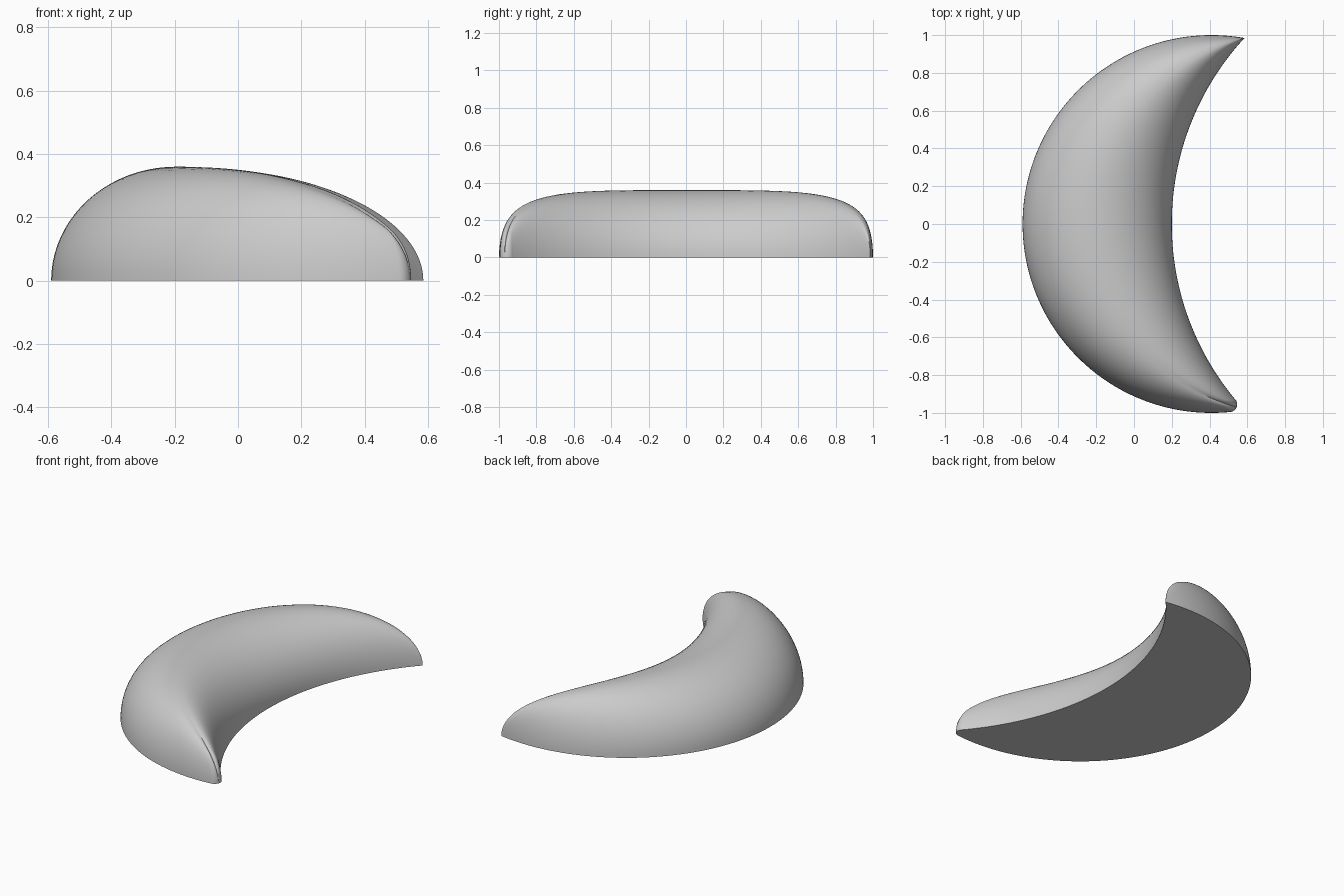
import bpy, bmesh
from math import sin, cos, pi, radians, atan2, sqrt

if "Cube" in bpy.data.objects:
    bpy.data.objects.remove(bpy.data.objects["Cube"])

HALF, ARC = 90, 20          # stations per half, points per quarter section
HEIGHT = 0.36
RIDGE_X = -0.195


def polar(cx, r, deg):
    """Point on a left-bulging arc centred on y = 0 (y taken positive)."""
    a = radians(deg)
    return cx - r * cos(a), r * sin(a)


def rounded_edge(cx, r, end_deg, start_polar, v):
    """Edge arc followed by half of the small rounded nose."""
    cut = 0.93
    if v < cut:
        return polar(cx, r, end_deg * v / cut)
    k = (v - cut) / (1 - cut)
    a = radians(start_polar + (22 - start_polar) * k)
    return 0.5065 + 0.04 * cos(a), 0.955 + 0.04 * sin(a)


def station(u):
    """Outer edge, ridge, inner edge and height at position u along the crescent."""
    v = abs(u)
    if u > 0:                                   # pointed tip
        outer = polar(0.41, 1.0, 100 * v)
        inner = polar(1.652, 1.452, 42.7 * v)
        tip = (0.585, 0.985)
    else:                                       # rounded tip
        outer = rounded_edge(0.41, 1.0, 95.8, 84.2, v)
        inner = rounded_edge(1.652, 1.452, 39.8, -39.8, v)
        a = radians(22)
        tip = (0.5065 + 0.04 * cos(a), 0.955 + 0.04 * sin(a))
    # ridge arc through the crest and the tip
    dx = tip[0] - RIDGE_X
    r = (dx * dx + tip[1] ** 2) / (2 * dx)
    end = atan2(tip[1], r - dx) * 180 / pi
    ridge = polar(RIDGE_X + r, r, end * v)
    z = HEIGHT * sqrt(max(0, 1 - ((ridge[0] - RIDGE_X) / dx) ** 2))
    return outer, ridge, inner, z


# crescent body: half-oval sections lofted from tip to tip
bm = bmesh.new()
rows = []
for i in range(-HALF, HALF + 1):
    u = sin(i / HALF * pi / 2)
    s = 1 if u > 0 else -1
    outer, ridge, inner, z = station(u)
    row = []
    for j in range(2 * ARC + 1):
        a = pi * j / (2 * ARC)
        edge = outer if j < ARC else inner
        k = abs(cos(a))
        x = ridge[0] + (edge[0] - ridge[0]) * k
        y = ridge[1] + (edge[1] - ridge[1]) * k
        row.append(bm.verts.new((x, s * y, z * sin(a))))
    rows.append(row)

n = 2 * ARC + 1
for a, b in zip(rows, rows[1:]):
    for j in range(n):                          # last strip closes the flat base
        k = (j + 1) % n
        bm.faces.new((a[j], b[j], b[k], a[k]))
bmesh.ops.remove_doubles(bm, verts=bm.verts, dist=0.0001)
bmesh.ops.recalc_face_normals(bm, faces=bm.faces)

mesh = bpy.data.meshes.new("crescent_body")
bm.to_mesh(mesh)
bm.free()
body = bpy.data.objects.new("crescent_body", mesh)
bpy.context.collection.objects.link(body)
bpy.context.view_layer.objects.active = body
body.select_set(True)
bpy.ops.object.shade_smooth_by_angle(angle=radians(35))
